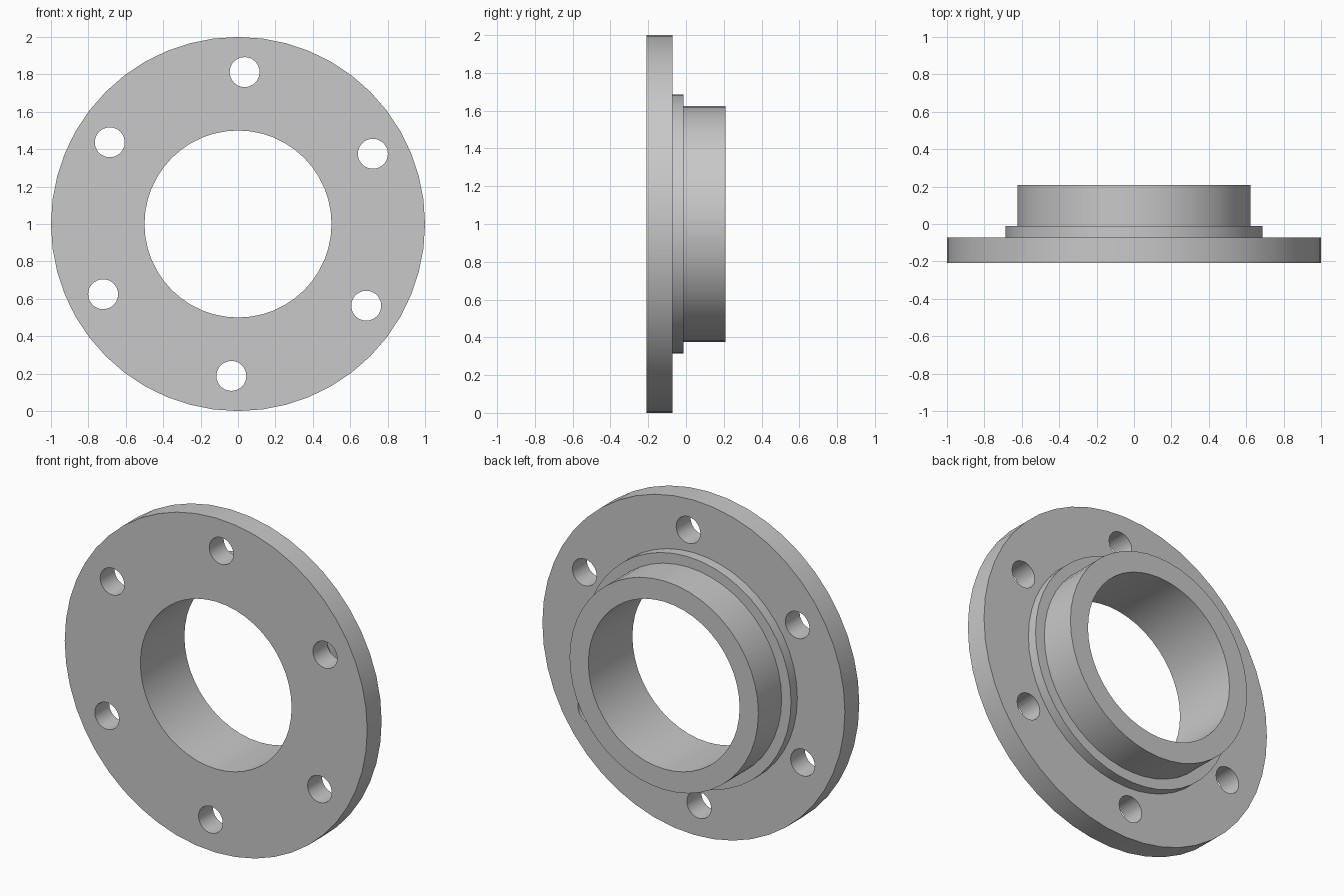
import bpy
import bmesh
from math import cos, sin, radians, pi
from mathutils import Matrix, Vector

SEGMENTS = 48
CENTRE = Vector((0, 0, 1))

cube = bpy.data.objects.get("Cube")
if cube:
    bpy.data.objects.remove(cube, do_unlink=True)

steel = bpy.data.materials.new("grey_steel")
steel.use_nodes = True
steel.diffuse_color = (0.58, 0.58, 0.58, 1)
steel.node_tree.nodes["Principled BSDF"].inputs["Base Color"].default_value = steel.diffuse_color


def add_object(name, bm):
    bmesh.ops.recalc_face_normals(bm, faces=bm.faces)
    mesh = bpy.data.meshes.new(name)
    bm.to_mesh(mesh)
    bm.free()
    mesh.materials.append(steel)
    obj = bpy.data.objects.new(name, mesh)
    bpy.context.collection.objects.link(obj)
    return obj


def lathe(name, profile):
    """Revolve a closed (radius, y) outline around the bore axis."""
    bm = bmesh.new()
    verts = [bm.verts.new(CENTRE + Vector((0, y, -r))) for r, y in profile]
    edges = [bm.edges.new((v, verts[i - 1])) for i, v in enumerate(verts)]
    bmesh.ops.spin(bm, geom=verts + edges, cent=CENTRE, axis=(0, 1, 0),
                   angle=2 * pi, steps=SEGMENTS, use_merge=True)
    bmesh.ops.remove_doubles(bm, verts=bm.verts, dist=0.0001)
    return add_object(name, bm)


# Flange plate, raised collar and hub around one straight bore
flange = lathe("flange", [
    (0.5, -0.208), (1.0, -0.208), (1.0, -0.072), (0.686, -0.072),
    (0.686, -0.012), (0.624, -0.012), (0.624, 0.208), (0.5, 0.208)])

# Six bolt holes on a circle
bm = bmesh.new()
for i in range(6):
    a = radians(27.5 + 60 * i)
    place = Matrix.Translation(CENTRE + 0.813 * Vector((cos(a), 0, sin(a)))
                               + Vector((0, -0.14, 0)))
    bmesh.ops.create_cone(bm, cap_ends=True, segments=32, radius1=0.08, radius2=0.08,
                          depth=0.3, matrix=place @ Matrix.Rotation(pi / 2, 4, 'X'))
cutter = add_object("bolt_hole_cutter", bm)
cutter.hide_render = True

holes = flange.modifiers.new("bolt_holes", 'BOOLEAN')
holes.operation = 'DIFFERENCE'
holes.solver = 'EXACT'
holes.object = cutter

# Apply the holes, then smooth the round walls and keep the rims sharp
bpy.ops.object.select_all(action='DESELECT')
flange.select_set(True)
bpy.context.view_layer.objects.active = flange
bpy.ops.object.modifier_apply(modifier=holes.name)
bpy.data.objects.remove(cutter, do_unlink=True)
bpy.ops.object.shade_smooth_by_angle(angle=radians(30))
